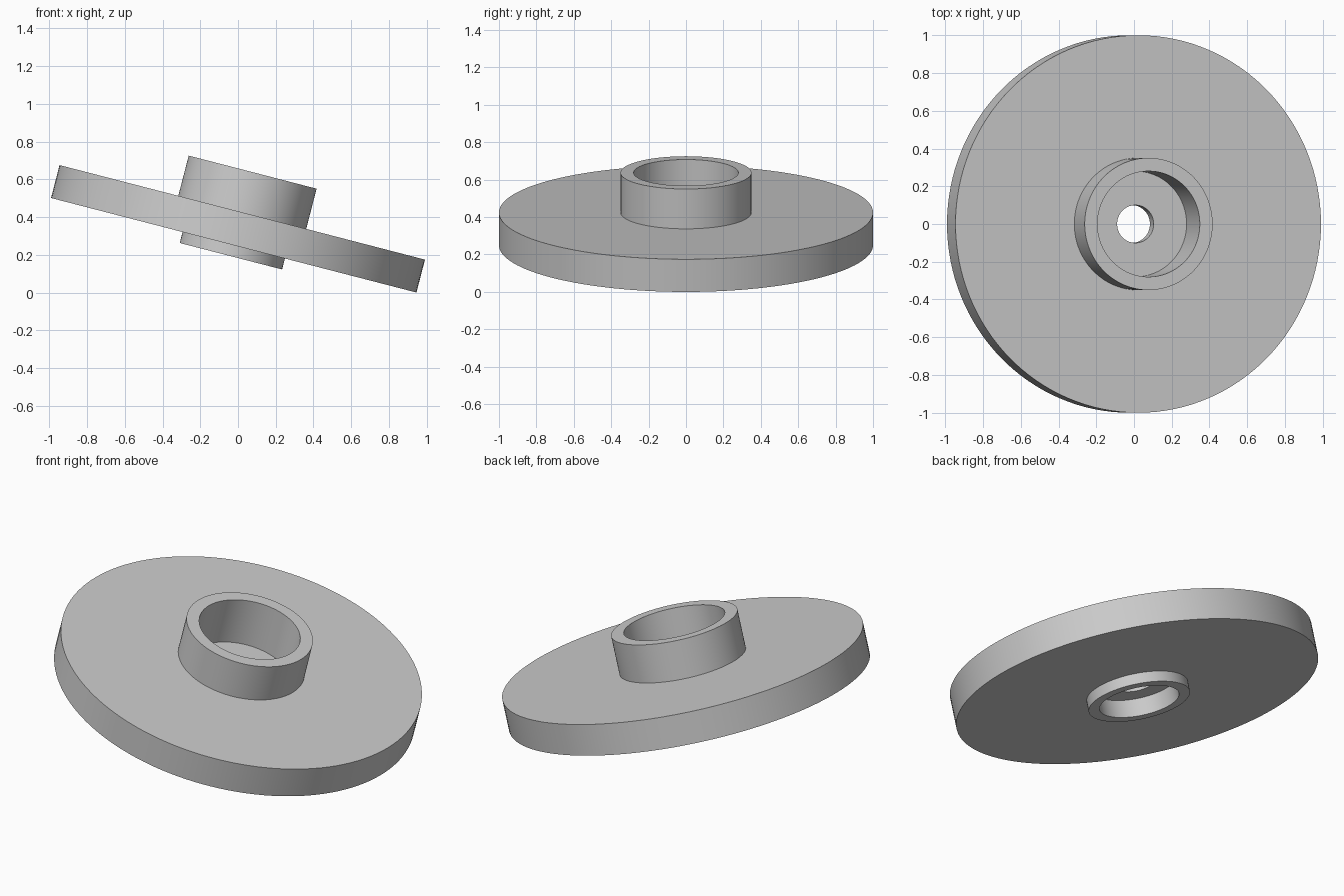
import bpy, bmesh, math
from mathutils import Matrix

cube = bpy.data.objects.get("Cube")
if cube:
    bpy.data.objects.remove(cube, do_unlink=True)

# Dimensions along the disc's own axis, measured from its mid plane
TILT = math.radians(14.5)
SEGMENTS = 128
HALF = 0.09              # half the disc thickness
HUB_TOP, FLOOR = 0.31, 0.03
RING_BOTTOM, CEILING = -0.15, -0.05

# Closed half section (radius, height): bore, upper cup, disc rim, lower ring
profile = [
    (0.10, CEILING), (0.10, FLOOR),
    (0.28, FLOOR), (0.28, HUB_TOP), (0.35, HUB_TOP), (0.35, HALF),
    (1.0, HALF), (1.0, -HALF),
    (0.28, -HALF), (0.28, RING_BOTTOM), (0.22, RING_BOTTOM), (0.22, CEILING),
]


def lathe(name, section, material):
    """Revolve a closed section about z into a solid with crisp edges."""
    bm = bmesh.new()
    verts = [bm.verts.new((r, 0, z)) for r, z in section]
    edges = [bm.edges.new((v, verts[i - 1])) for i, v in enumerate(verts)]
    bmesh.ops.spin(bm, geom=verts + edges, axis=(0, 0, 1), cent=(0, 0, 0),
                   angle=math.tau, steps=SEGMENTS)
    bmesh.ops.remove_doubles(bm, verts=bm.verts, dist=1e-4)
    bmesh.ops.recalc_face_normals(bm, faces=bm.faces)
    mesh = bpy.data.meshes.new(name)
    bm.to_mesh(mesh)
    bm.free()
    mesh.materials.append(material)
    obj = bpy.data.objects.new(name, mesh)
    bpy.context.collection.objects.link(obj)
    bpy.ops.object.select_all(action='DESELECT')
    obj.select_set(True)
    bpy.context.view_layer.objects.active = obj
    bpy.ops.object.shade_smooth_by_angle(angle=math.radians(30))
    return obj


# Plain grey finish
grey = bpy.data.materials.new("grey")
grey.use_nodes = True
colour = (0.6, 0.6, 0.6, 1)
grey.diffuse_color = colour
grey.node_tree.nodes["Principled BSDF"].inputs["Base Color"].default_value = colour

# Tilt the whole part and rest its lowest rim point on the ground
flange = lathe("hub_flange", profile, grey)
lift = math.sin(TILT) + HALF * math.cos(TILT)
flange.data.transform(Matrix.Translation((0, 0, lift)) @ Matrix.Rotation(TILT, 4, 'Y'))
